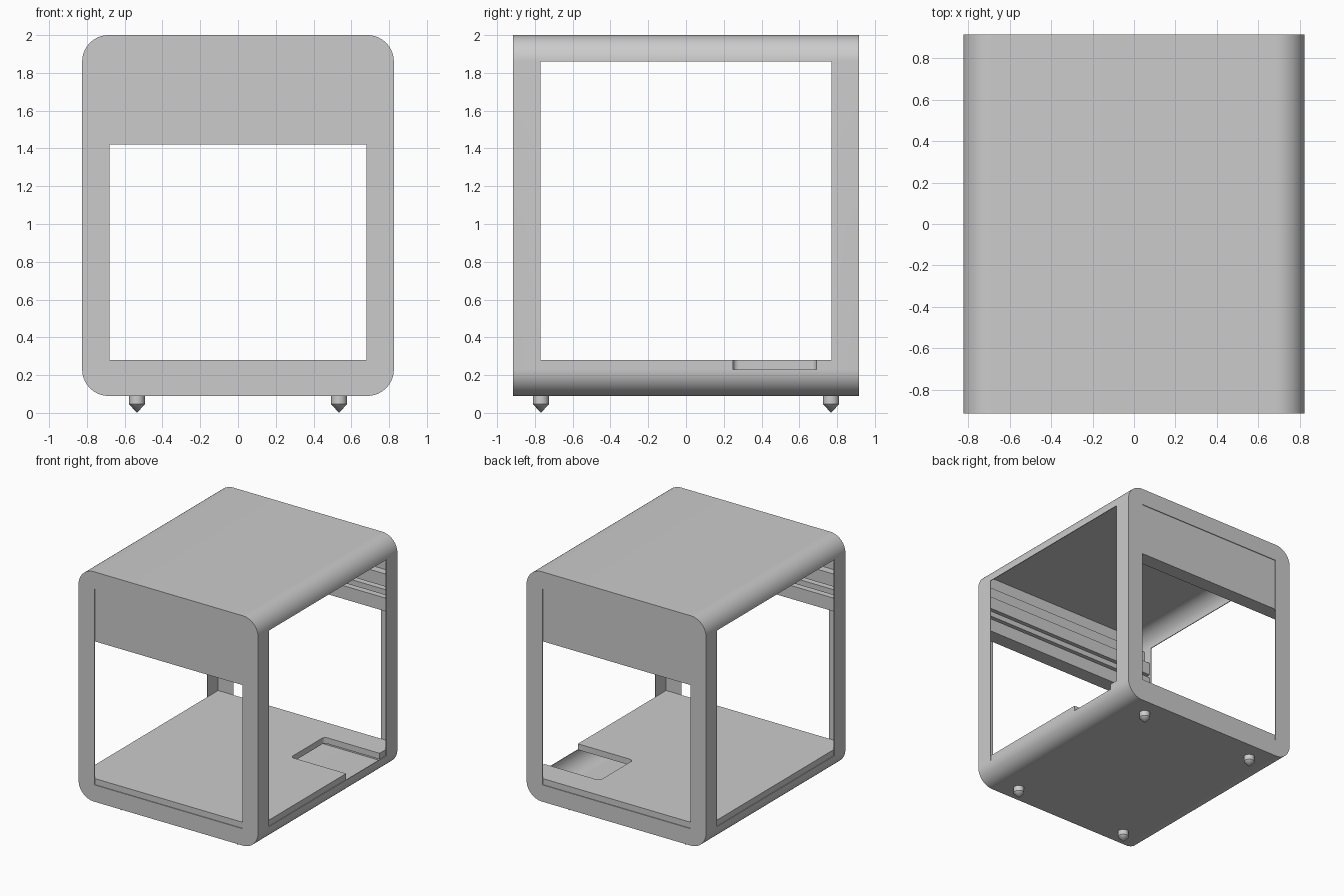
import bpy, bmesh, math
from mathutils import Matrix

cube = bpy.data.objects.get("Cube")
if cube:
    bpy.data.objects.remove(cube, do_unlink=True)

grey = bpy.data.materials.new("plain grey")
grey.use_nodes = True
grey.diffuse_color = (0.6, 0.6, 0.6, 1)
grey.node_tree.nodes["Principled BSDF"].inputs["Base Color"].default_value = (0.6, 0.6, 0.6, 1)

W, D = 0.825, 0.915          # outer half width and half depth
OPEN_X, OPEN_Y = 0.68, 0.77  # half width of the openings
BASE, SILL, FLOOR, CEIL, TOP = 0.09, 0.23, 0.28, 1.86, 2.0
SHEET = 0.006                # thickness of the shell
IN_W, IN_D = W - SHEET, D - SHEET


def finish(bm, name, smooth=False):
    mesh = bpy.data.meshes.new(name)
    bm.to_mesh(mesh)
    bm.free()
    mesh.materials.append(grey)
    ob = bpy.data.objects.new(name, mesh)
    bpy.context.collection.objects.link(ob)
    if smooth:
        smooth_by_angle(ob)
    return ob


def activate(ob):
    bpy.ops.object.select_all(action='DESELECT')
    ob.select_set(True)
    bpy.context.view_layer.objects.active = ob


def smooth_by_angle(ob):
    activate(ob)
    bpy.ops.object.shade_smooth_by_angle(angle=math.radians(35))


def box(name, x, y, z, radius=0, axis=2, segments=8):
    """Box from (min, max) ranges; edges along one axis may be rounded."""
    bm = bmesh.new()
    bmesh.ops.create_cube(bm, size=1)
    for v in bm.verts:
        for i, (lo, hi) in enumerate((x, y, z)):
            v.co[i] = hi if v.co[i] > 0 else lo
    if radius:
        edges = [e for e in bm.edges
                 if abs(e.verts[0].co[axis] - e.verts[1].co[axis]) > 1e-4]
        bmesh.ops.bevel(bm, geom=edges, offset=radius, segments=segments,
                        affect='EDGES', profile=0.5)
    return finish(bm, name)


def cut(ob, cutter):
    mod = ob.modifiers.new("cut", 'BOOLEAN')
    mod.object, mod.operation, mod.solver = cutter, 'DIFFERENCE', 'EXACT'
    activate(ob)
    bpy.ops.object.modifier_apply(modifier=mod.name)
    bpy.data.objects.remove(cutter, do_unlink=True)


# Thin rounded shell, hollow, with an opening on each of its four sides
shell = box("shell", (-W, W), (-D, D), (BASE, TOP), 0.14, 1, 16)
cut(shell, box("cutter", (-IN_W, IN_W), (-IN_D, IN_D),
               (BASE + SHEET, TOP - SHEET), 0.14 - SHEET, 1, 16))
cut(shell, box("cutter", (-OPEN_X, OPEN_X), (-2, 2), (SILL, CEIL)))
cut(shell, box("cutter", (-2, 2), (-OPEN_Y, OPEN_Y), (SILL, CEIL)))
smooth_by_angle(shell)

# Floor plate inside the shell, with a notch in one side
floor = box("floor_plate", (-IN_W, IN_W), (-IN_D, IN_D), (SILL, FLOOR))
cut(floor, box("cutter", (0.31, 1), (0.25, 0.69), (0.1, 0.4), 0.03, 2))

# Upper front and back panels with rails on the inside
for side, name in ((-1, "front"), (1, "back")):
    def span(a, b):
        return tuple(sorted((side * a, side * b)))
    box(name + "_panel", (-IN_W, IN_W), span(0.85, IN_D), (1.42, CEIL))
    for i, (lo, hi) in enumerate(((1.42, 1.53), (1.555, 1.6), (1.625, 1.73))):
        box(f"{name}_rail_{i + 1}", (-IN_W, IN_W), span(0.785, 0.85), (lo, hi))

# Pointed feet
for sx, x_name in ((-1, "right"), (1, "left")):
    for sy, y_name in ((-1, "front"), (1, "back")):
        bm = bmesh.new()
        for r_low, lo, hi in ((0, 0, 0.046), (0.042, 0.046, BASE)):
            bmesh.ops.create_cone(
                bm, cap_ends=False, segments=32, radius1=r_low, radius2=0.042, depth=hi - lo,
                matrix=Matrix.Translation((sx * 0.535, sy * 0.768, (lo + hi) / 2)))
        bmesh.ops.remove_doubles(bm, verts=bm.verts, dist=1e-4)
        bmesh.ops.recalc_face_normals(bm, faces=bm.faces)
        finish(bm, f"{y_name}_{x_name}_foot", True)
